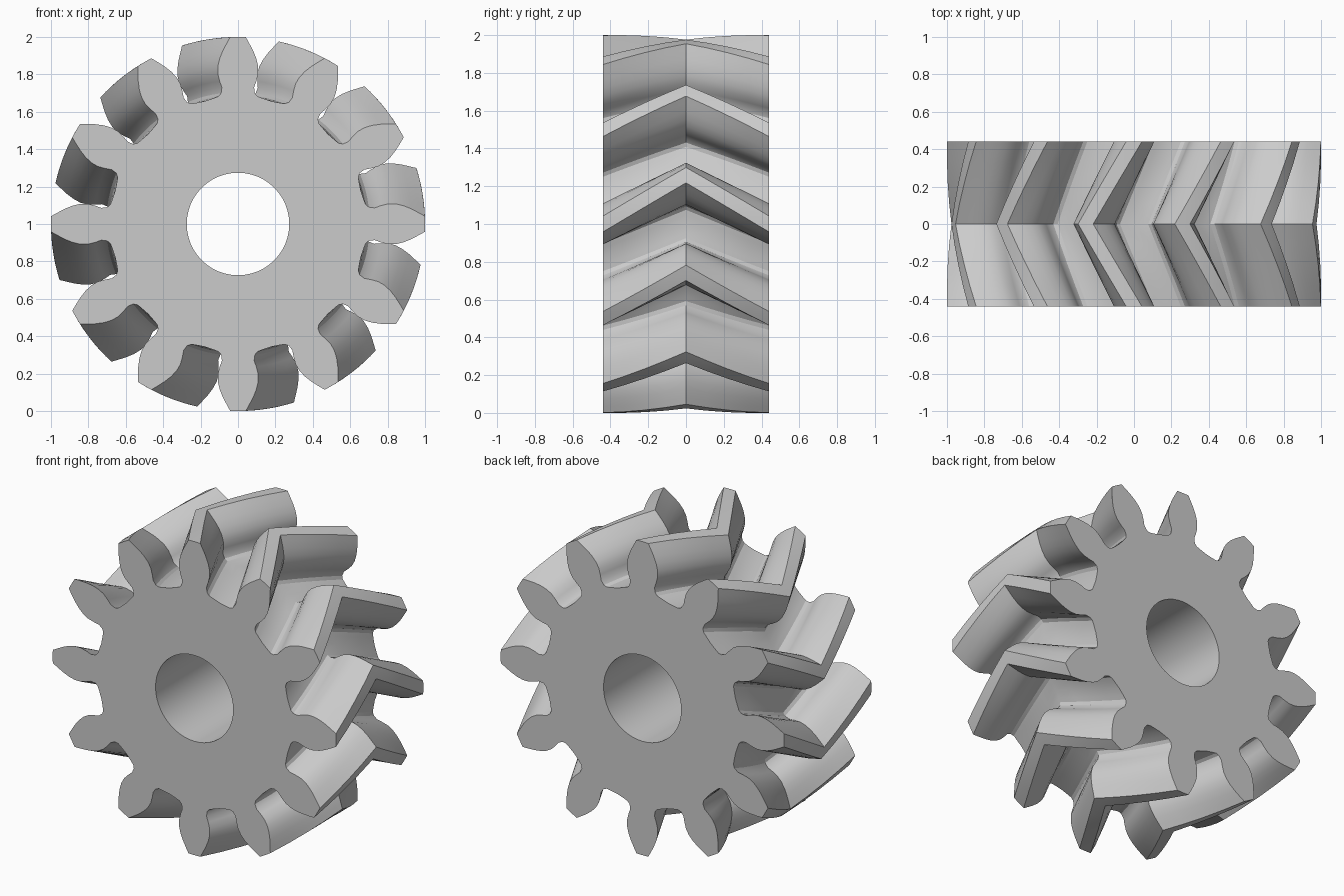
import bpy, bmesh
from math import cos, sin, pi, radians, asin

cube = bpy.data.objects.get("Cube")
if cube:
    bpy.data.objects.remove(cube, do_unlink=True)

TEETH = 12
HALF_WIDTH = 0.44
TWIST = radians(15)      # how far the middle of each tooth leads its ends
STEPS = 4                # slices per half of the chevron
BORE_RADIUS = 0.274
BORE_SIDES = 48

# One tooth flank: (radius, half thickness), root to tip
FLANK = [(0.685, 0.13), (0.69, 0.105), (0.705, 0.09), (0.735, 0.086), (0.77, 0.098),
         (0.81, 0.108), (0.85, 0.108), (0.89, 0.098), (0.93, 0.081), (0.97, 0.059), (1.0, 0.042)]


def gear_outline():
    """Closed outline of all teeth as (radius, angle)."""
    points = []
    for i in range(TEETH):
        centre = 2 * pi * i / TEETH
        points += [(r, centre - asin(h / r)) for r, h in FLANK]
        points.append((1.0, centre))
        points += [(r, centre + asin(h / r)) for r, h in reversed(FLANK)]
        points.append((0.68, centre + pi / TEETH))
    return points


def add_ring(bm, points, y, turn):
    return [bm.verts.new((r * cos(a + turn), y, 1 + r * sin(a + turn))) for r, a in points]


def join_rings(bm, a, b):
    n = len(a)
    for i in range(n):
        j = (i + 1) % n
        bm.faces.new((a[i], a[j], b[j], b[i]))


bm = bmesh.new()

# Herringbone teeth
outline = gear_outline()
rings = []
for k in range(-STEPS, STEPS + 1):
    t = k / STEPS
    rings.append(add_ring(bm, outline, t * HALF_WIDTH, TWIST * (1 - abs(t))))
for a, b in zip(rings, rings[1:]):
    join_rings(bm, a, b)

# Shaft bore
circle = [(BORE_RADIUS, 2 * pi * i / BORE_SIDES) for i in range(BORE_SIDES)]
bores = [add_ring(bm, circle, y, 0) for y in (-HALF_WIDTH, HALF_WIDTH)]
join_rings(bm, *bores)

# Flat end faces with the bore left open
for outer, inner in ((rings[0], bores[0]), (rings[-1], bores[1])):
    edges = [bm.edges.get((ring[i - 1], ring[i])) for ring in (outer, inner) for i in range(len(ring))]
    bmesh.ops.triangle_fill(bm, use_beauty=True, use_dissolve=False, edges=edges)

bmesh.ops.recalc_face_normals(bm, faces=bm.faces[:])
mesh = bpy.data.meshes.new("herringbone_gear")
bm.to_mesh(mesh)
bm.free()
gear = bpy.data.objects.new("herringbone_gear", mesh)
bpy.context.collection.objects.link(gear)

# Plain grey
grey = bpy.data.materials.new("plain_grey")
grey.use_nodes = True
colour = (0.6, 0.6, 0.6, 1)
grey.diffuse_color = colour
grey.node_tree.nodes["Principled BSDF"].inputs["Base Color"].default_value = colour
mesh.materials.append(grey)

bpy.ops.object.select_all(action='DESELECT')
gear.select_set(True)
bpy.context.view_layer.objects.active = gear
bpy.ops.object.shade_smooth_by_angle(angle=radians(25))
